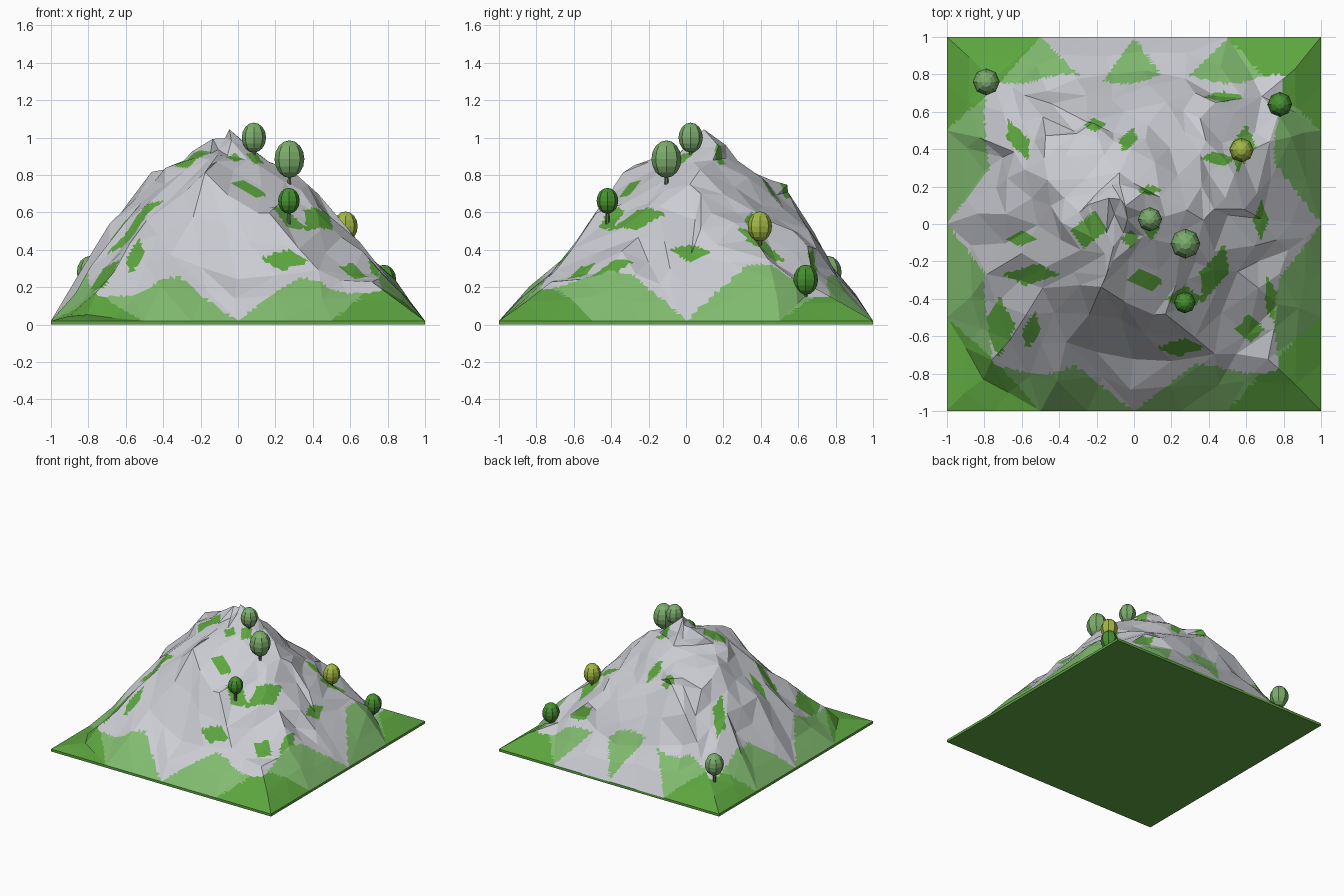
import bpy, bmesh, math, random
from mathutils import Vector
from mathutils.geometry import delaunay_2d_cdt

if "Cube" in bpy.data.objects:
    bpy.data.objects.remove(bpy.data.objects["Cube"])

random.seed(4)


def material(name, rgb):
    m = bpy.data.materials.new(name)
    m.diffuse_color = (*rgb, 1)
    m.use_nodes = True
    m.node_tree.nodes["Principled BSDF"].inputs["Base Color"].default_value = m.diffuse_color
    return m


ROCK = material("pale_rock", (0.60, 0.61, 0.65))
GRASS = material("grass_green", (0.11, 0.38, 0.05))
MEADOW = material("light_meadow", (0.22, 0.50, 0.16))
PALE = material("pale_leaves", (0.20, 0.42, 0.15))
DEEP = material("deep_leaves", (0.06, 0.28, 0.03))
GOLD = material("yellow_leaves", (0.37, 0.48, 0.06))
BARK = material("grey_bark", (0.12, 0.16, 0.11))


def finish(bm, name, mats):
    mesh = bpy.data.meshes.new(name)
    bm.to_mesh(mesh)
    bm.free()
    for m in mats:
        mesh.materials.append(m)
    ob = bpy.data.objects.new(name, mesh)
    bpy.context.collection.objects.link(ob)
    return ob


# Ridge and valley points of the mountain: x, y, z
KEYS = [
    (-.03, .12, 1.045), (.16, .17, .88), (-.16, .12, .98), (-.04, -.05, .91),
    (.13, -.06, .86), (-.18, -.18, .87), (-.31, .08, .88), (-.47, .22, .80),
    (-.10, .30, .87), (-.20, .46, .78), (-.25, .57, .69), (.04, .45, .70),
    (.15, .65, .49), (.35, .02, .75), (.32, -.20, .66), (.50, .12, .61),
    (.60, .36, .46), (.35, .38, .60), (.82, .48, .24), (.70, .02, .38),
    (.83, -.15, .22), (.55, -.28, .48), (-.15, -.32, .80), (.10, -.47, .60),
    (.28, -.44, .55), (.42, -.72, .27), (-.02, -.75, .26), (-.35, -.66, .36),
    (-.66, -.65, .27), (-.82, -.82, .06), (.72, -.70, .23), (.74, -.42, .29),
    (-.76, -.25, .30), (-.48, -.33, .57), (-.42, -.08, .76), (-.66, .08, .55),
    (-.81, .30, .25), (-.64, .40, .50), (-.45, .47, .69), (-.58, .66, .38),
    (-.74, .78, .17), (-.30, .79, .30), (.05, .82, .25), (.45, .70, .32),
    (.70, .66, .21), (.38, .54, .50),
]
FLOOR = 0.02
pts = [Vector(k) for k in KEYS]
for i in range(4):                       # square rim, four spans per side
    t = -1 + i * 0.5
    pts += [Vector(p + (FLOOR,)) for p in ((t, -1), (1, t), (-t, 1), (-1, -t))]

# Mountain: triangulated keys, roughened once into smaller facets
verts, _, faces, origin, _, _ = delaunay_2d_cdt([p.xy for p in pts], [], [], 0, 1e-5)
bm = bmesh.new()
bv = [bm.verts.new(pts[o[0]]) for o in origin]
for f in faces:
    bm.faces.new([bv[i] for i in f])
bm.normal_update()
for f in bm.faces:
    if f.normal.z < 0:
        f.normal_flip()
old = set(bm.verts)
bmesh.ops.subdivide_edges(bm, edges=bm.edges[:], cuts=1, use_grid_fill=True)
for v in bm.verts:
    if v not in old and not v.is_boundary:
        k = min(1, (1 - max(abs(v.co.x), abs(v.co.y))) * 4)
        v.co += k * Vector((random.uniform(-.03, .03), random.uniform(-.03, .03),
                            random.uniform(-.016, .022)))
bmesh.ops.triangulate(bm, faces=bm.faces[:])

# Split the flat facets finely so the grass outlines stay crisp
bmesh.ops.subdivide_edges(bm, edges=bm.edges[:], cuts=7, use_grid_fill=True)

# Grass ledges on the rock: x, y, half width, half depth, skew
LEDGES = [
    (-.24, -.03, .10, .10, .3), (-.02, -.08, .05, .05, 0), (.09, -.02, .05, .07, 0),
    (.06, -.30, .10, .06, -.6), (.08, .18, .07, .03, 0), (-.03, .45, .05, .07, .4),
    (-.21, .53, .06, .04, 0), (-.62, .45, .06, .11, -.5), (.43, -.26, .08, .15, .4),
    (.27, -.40, .10, .07, 0), (.58, .41, .07, .13, .2), (.45, .35, .10, .04, -.6),
    (.62, -.56, .08, .08, 0), (.76, -.45, .06, .17, -.3), (-.55, -.27, .15, .06, .5),
    (-.60, -.08, .09, .04, 0), (-.55, -.57, .05, .11, .2), (.68, .02, .04, .11, 0),
    (.48, .68, .11, .03, 0), (.25, -.66, .13, .05, .4), (-.72, -.55, .09, .16, 0),
]


def ground(x, y):
    """0 rock, 1 grass, 2 light meadow."""
    m, a = max(abs(x), abs(y)), min(abs(x), abs(y))
    d = 1 - m
    skirt = m > .775 + .025 * math.sin(11 * x + 7 * y)
    if y == m:                           # back slope: rock reaches the rim
        grassy = a > .5 - d or a < .7 * d
    else:
        grassy = a > 1.3 * d
    if skirt and grassy:
        return 2 if a < .5 + .9 * d else 1
    for px, py, w, h, s in LEDGES:
        dx, dy = x - px, y - py
        if abs(dx - s * dy) / w + abs(dy) / h < 1:
            return 1
    return 0


for f in bm.faces:
    c = f.calc_center_median()
    f.material_index = ground(c.x, c.y)
finish(bm, "mountain", [ROCK, GRASS, MEADOW])

# Thin base slab, open where the mountain sits
bm = bmesh.new()
bmesh.ops.create_cube(bm, size=2)
for v in bm.verts:
    v.co.z = FLOOR if v.co.z > 0 else 0
bm.normal_update()
bmesh.ops.delete(bm, geom=[f for f in bm.faces if f.normal.z > .9], context='FACES')
finish(bm, "base_slab", [GRASS])


# Trees: eight-sided egg crown on a thin trunk
def tree(n, x, y, z, r, h, leaves):
    bm = bmesh.new()
    bmesh.ops.create_uvsphere(bm, u_segments=8, v_segments=8, radius=1)
    for v in bm.verts:
        v.co = Vector((x + v.co.x * r, y + v.co.y * r, z + v.co.z * h))
    finish(bm, f"tree_crown_{n}", [leaves])
    bm = bmesh.new()
    bmesh.ops.create_cone(bm, cap_ends=True, segments=6, radius1=.012, radius2=.008,
                          depth=h + .08)
    bmesh.ops.translate(bm, verts=bm.verts, vec=(x, y, z - h / 2 - .04))
    finish(bm, f"tree_trunk_{n}", [BARK])


for n, t in enumerate([
    (.085, .025, 1.0, .065, .08, PALE), (.275, -.105, .885, .08, .1, PALE),
    (.272, -.42, .662, .058, .069, DEEP), (.575, .395, .525, .065, .08, GOLD),
    (.78, .64, .24, .066, .08, DEEP), (-.79, .76, .28, .072, .087, PALE),
], 1):
    tree(n, *t)
